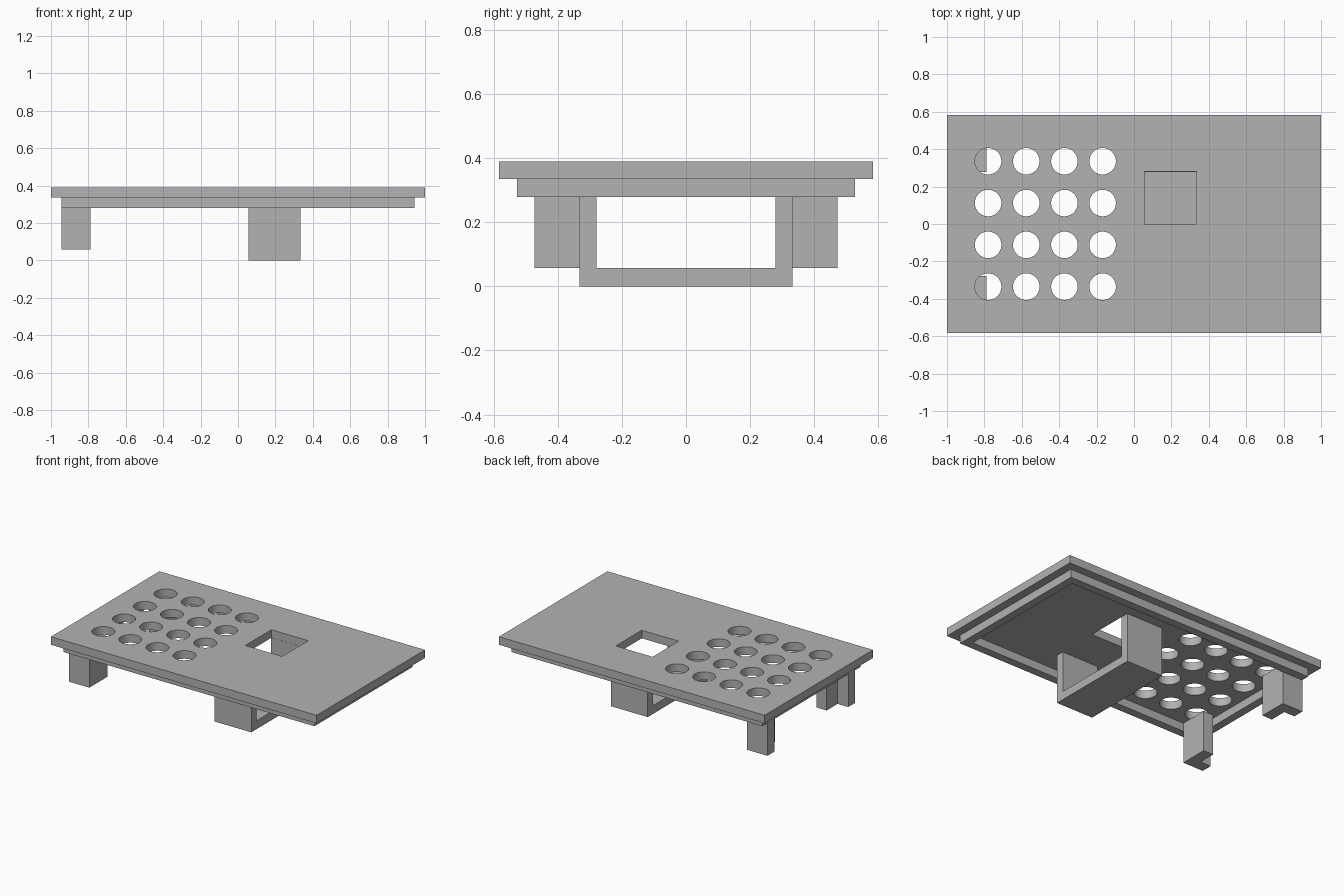
import bpy
import bmesh
from mathutils import Matrix, Vector

if "Cube" in bpy.data.objects:
    bpy.data.objects.remove(bpy.data.objects["Cube"], do_unlink=True)

grey = bpy.data.materials.new("plain grey")
grey.use_nodes = True
grey.diffuse_color = (0.45, 0.45, 0.45, 1)
grey.node_tree.nodes["Principled BSDF"].inputs["Base Color"].default_value = grey.diffuse_color

PLATE_TOP, PLATE_BOTTOM, RIM_BOTTOM = 0.39, 0.335, 0.279
WALL = 0.055


def finish(name, bm):
    bmesh.ops.recalc_face_normals(bm, faces=bm.faces)
    mesh = bpy.data.meshes.new(name)
    bm.to_mesh(mesh)
    bm.free()
    mesh.materials.append(grey)
    obj = bpy.data.objects.new(name, mesh)
    bpy.context.collection.objects.link(obj)
    return obj


def add_box(bm, low, high):
    low, high = Vector(low), Vector(high)
    bmesh.ops.create_cube(bm, size=1, matrix=Matrix.Translation((low + high) / 2)
                          @ Matrix.Diagonal((*(high - low), 1)))


def prism(name, outline, direction):
    """Extrude a flat outline of 3D points along a vector."""
    bm = bmesh.new()
    face = bm.faces.new([bm.verts.new(p) for p in outline])
    grown = bmesh.ops.extrude_face_region(bm, geom=[face], use_keep_orig=True)["geom"]
    bmesh.ops.translate(bm, vec=direction,
                        verts=[v for v in grown if isinstance(v, bmesh.types.BMVert)])
    return finish(name, bm)


def cut(obj, cutter):
    mod = obj.modifiers.new("cut", 'BOOLEAN')
    mod.operation, mod.solver, mod.object = 'DIFFERENCE', 'EXACT', cutter
    bpy.ops.object.select_all(action='DESELECT')
    bpy.context.view_layer.objects.active = obj
    obj.select_set(True)
    bpy.ops.object.modifier_apply(modifier=mod.name)
    bpy.data.objects.remove(cutter, do_unlink=True)


# Top plate with a grid of round holes and one square opening
bm = bmesh.new()
add_box(bm, (-1, -0.583, PLATE_BOTTOM), (1, 0.583, PLATE_TOP))
plate = finish("top_plate", bm)

bm = bmesh.new()
for col in range(4):
    for row in range(4):
        spot = (-0.78 + col * 0.204, -0.335 + row * 0.2235, PLATE_TOP)
        bmesh.ops.create_cone(bm, cap_ends=True, segments=48, radius1=0.071, radius2=0.071,
                              depth=0.4, matrix=Matrix.Translation(spot))
add_box(bm, (0.055, 0, 0.2), (0.333, 0.28, 0.6))
cut(plate, finish("hole_cutter", bm))
bpy.ops.object.shade_smooth_by_angle()

# Rim frame under the plate
rx, ry = 0.944, 0.527
bm = bmesh.new()
add_box(bm, (-rx, -ry, RIM_BOTTOM), (rx, ry, PLATE_BOTTOM))
rim = finish("rim_frame", bm)
bm = bmesh.new()
add_box(bm, (WALL - rx, WALL - ry, 0.1), (rx - WALL, ry - WALL, 0.5))
cut(rim, finish("rim_cutter", bm))

# U-shaped holder below the square opening
outer, inner, top = 0.333, 0.279, PLATE_BOTTOM
section = [(-outer, 0), (outer, 0), (outer, top), (inner, top),
           (inner, 0.057), (-inner, 0.057), (-inner, top), (-outer, top)]
prism("u_holder", [(0.055, y, z) for y, z in section], (0.278, 0, 0))

# Pair of L-shaped corner legs
x0, x1, y0, y1, arm = -0.944, -0.789, 0.279, 0.472, 0.075
ell = [(x1, y0), (x1, y1), (x0, y1), (x0, y1 - arm), (x1 - arm, y1 - arm), (x1 - arm, y0)]
for name, side in (("back_leg", 1), ("front_leg", -1)):
    prism(name, [(x, side * y, 0.057) for x, y in ell], (0, 0, PLATE_BOTTOM - 0.057))
